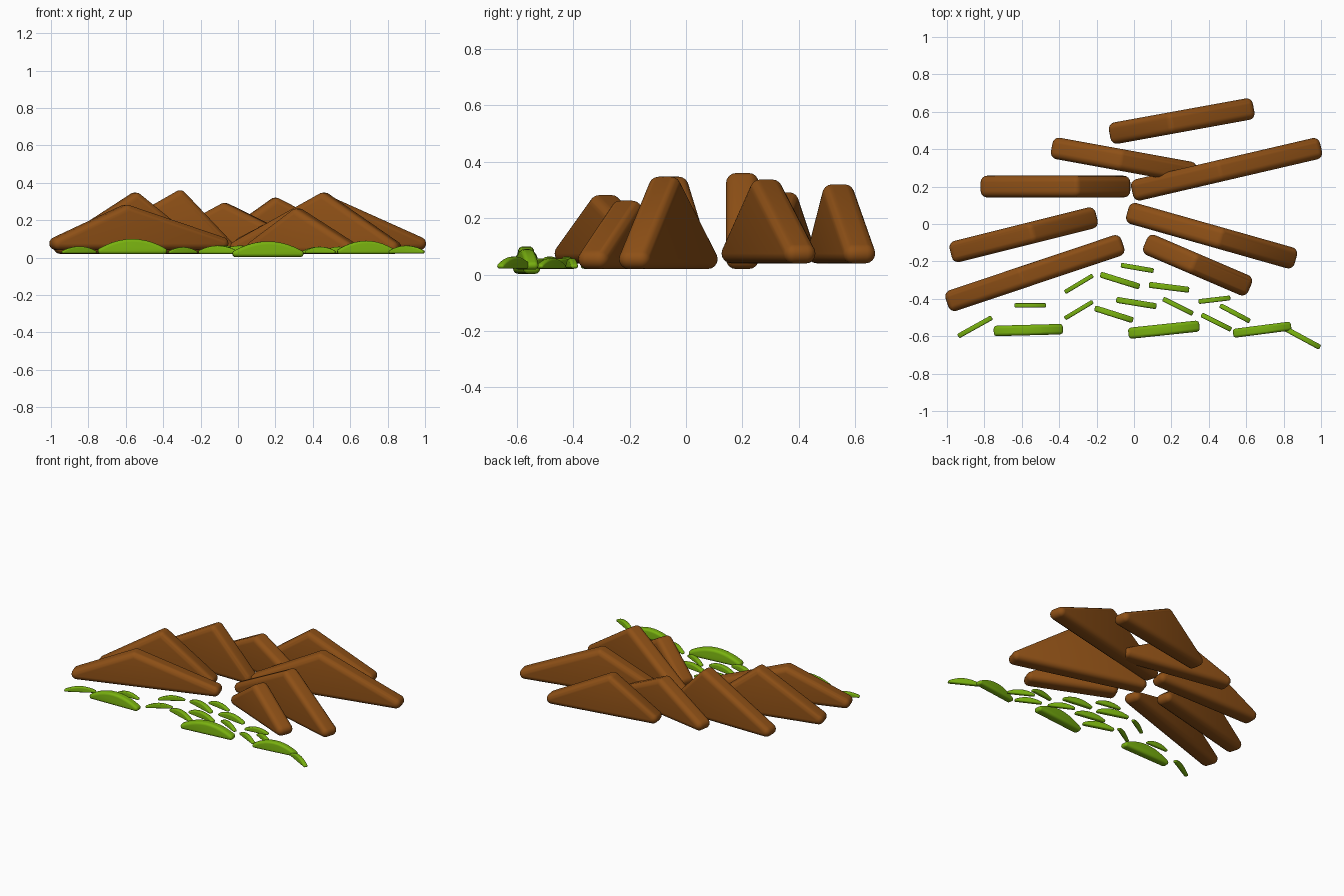
import bpy, bmesh
from math import atan2, hypot, sin, pi
from mathutils import Matrix, Vector

if "Cube" in bpy.data.objects:
    bpy.data.objects.remove(bpy.data.objects["Cube"])


def material(name, rgb):
    m = bpy.data.materials.new(name)
    m.diffuse_color = (*rgb, 1)
    m.use_nodes = True
    m.node_tree.nodes["Principled BSDF"].inputs["Base Color"].default_value = m.diffuse_color
    return m


BROWN = material("brown", (0.27, 0.08, 0.008))
GREEN = material("green", (0.19, 0.44, 0.005))


def rounded_slab(name, profile, thick, r, start, end, z, mat):
    """Convex side profile (u, height), given thickness, all edges rounded by r."""
    bm = bmesh.new()
    half = thick / 2 - r
    for u, h in profile:
        for side in (-half, half):
            bmesh.ops.create_uvsphere(bm, u_segments=16, v_segments=8, radius=r,
                                      matrix=Matrix.Translation((u, side, h)))
    res = bmesh.ops.convex_hull(bm, input=bm.verts[:])
    junk = {g for k in ("geom_interior", "geom_unused") for g in res[k]
            if isinstance(g, bmesh.types.BMVert)}
    bmesh.ops.delete(bm, geom=list(junk), context='VERTS')
    bmesh.ops.dissolve_limit(bm, angle_limit=0.01, verts=bm.verts[:], edges=bm.edges[:])
    bmesh.ops.recalc_face_normals(bm, faces=bm.faces[:])
    me = bpy.data.meshes.new(name)
    bm.to_mesh(me)
    bm.free()
    me.materials.append(mat)
    ob = bpy.data.objects.new(name, me)
    bpy.context.collection.objects.link(ob)
    d = Vector(end) - Vector(start)
    ob.location = (*start, z)
    ob.rotation_euler.z = atan2(d.y, d.x)
    bpy.context.view_layer.objects.active = ob
    ob.select_set(True)
    bpy.ops.object.shade_smooth_by_angle(angle=0.6)
    ob.select_set(False)


# mountains: left end, right end, peak x, base z, top z
mountains = [
    ((-0.13, 0.48), (0.64, 0.62), 0.20, 0.04, 0.32),
    ((-0.44, 0.41), (0.33, 0.27), -0.07, 0.04, 0.292),
    ((-0.01, 0.175), (1.0, 0.41), 0.46, 0.04, 0.337),
    ((-0.82, 0.20), (-0.02, 0.20), -0.31, 0.02, 0.36),
    ((-0.98, -0.155), (-0.2, 0.04), -0.55, 0.02, 0.347),
    ((-1.0, -0.42), (-0.06, -0.105), -0.60, 0.04, 0.282),
    ((-0.035, 0.065), (0.865, -0.19), 0.46, 0.02, 0.347),
    ((0.06, -0.10), (0.62, -0.34), 0.32, 0.02, 0.262),
]
for a, b, px, z0, z1 in mountains:
    r = 0.035
    length = hypot(b[0] - a[0], b[1] - a[1])
    u = length * (px - a[0]) / (b[0] - a[0])
    rounded_slab("mountain", [(r, r), (length - r, r), (u, z1 - z0 - r)],
                 0.116, r, a, b, z0, BROWN)

# grass tufts: left end, right end, thickness, base z, top z
S = 0.026
tufts = [
    ((-0.75, -0.572), (-0.38, -0.562), 0.056, 0.018, 0.10),
    ((-0.03, -0.585), (0.35, -0.545), 0.060, 0.003, 0.087),
    ((0.53, -0.585), (0.84, -0.545), 0.048, 0.018, 0.09),
    ((-0.94, -0.60), (-0.76, -0.50), S, 0.022, 0.06),
    ((-0.64, -0.435), (-0.47, -0.435), S - .003, 0.022, 0.058),
    ((-0.37, -0.365), (-0.22, -0.275), S - .003, 0.022, 0.056),
    ((-0.37, -0.505), (-0.22, -0.415), S - .003, 0.022, 0.056),
    ((-0.18, -0.27), (0.03, -0.335), 0.032, 0.020, 0.064),
    ((-0.07, -0.22), (0.105, -0.25), S, 0.022, 0.058),
    ((-0.21, -0.45), (-0.005, -0.515), 0.032, 0.020, 0.064),
    ((-0.095, -0.405), (0.12, -0.44), 0.032, 0.020, 0.064),
    ((0.08, -0.325), (0.295, -0.352), 0.032, 0.020, 0.064),
    ((0.155, -0.40), (0.315, -0.48), S, 0.022, 0.058),
    ((0.345, -0.415), (0.515, -0.395), S, 0.022, 0.058),
    ((0.36, -0.485), (0.52, -0.565), S, 0.022, 0.058),
    ((0.46, -0.435), (0.62, -0.52), S, 0.022, 0.058),
    ((0.81, -0.56), (0.995, -0.66), S + .002, 0.022, 0.064),
]
for a, b, w, z0, z1 in tufts:
    r = w * 0.3
    length = hypot(b[0] - a[0], b[1] - a[1])
    core, rise = length - 2 * r, z1 - z0 - 2 * r
    n = 10
    profile = [(r + core * i / n, r + rise * (1 - (2 * i / n - 1) ** 2)) for i in range(n + 1)]
    rounded_slab("grass_tuft", profile, w, r, a, b, z0, GREEN)
